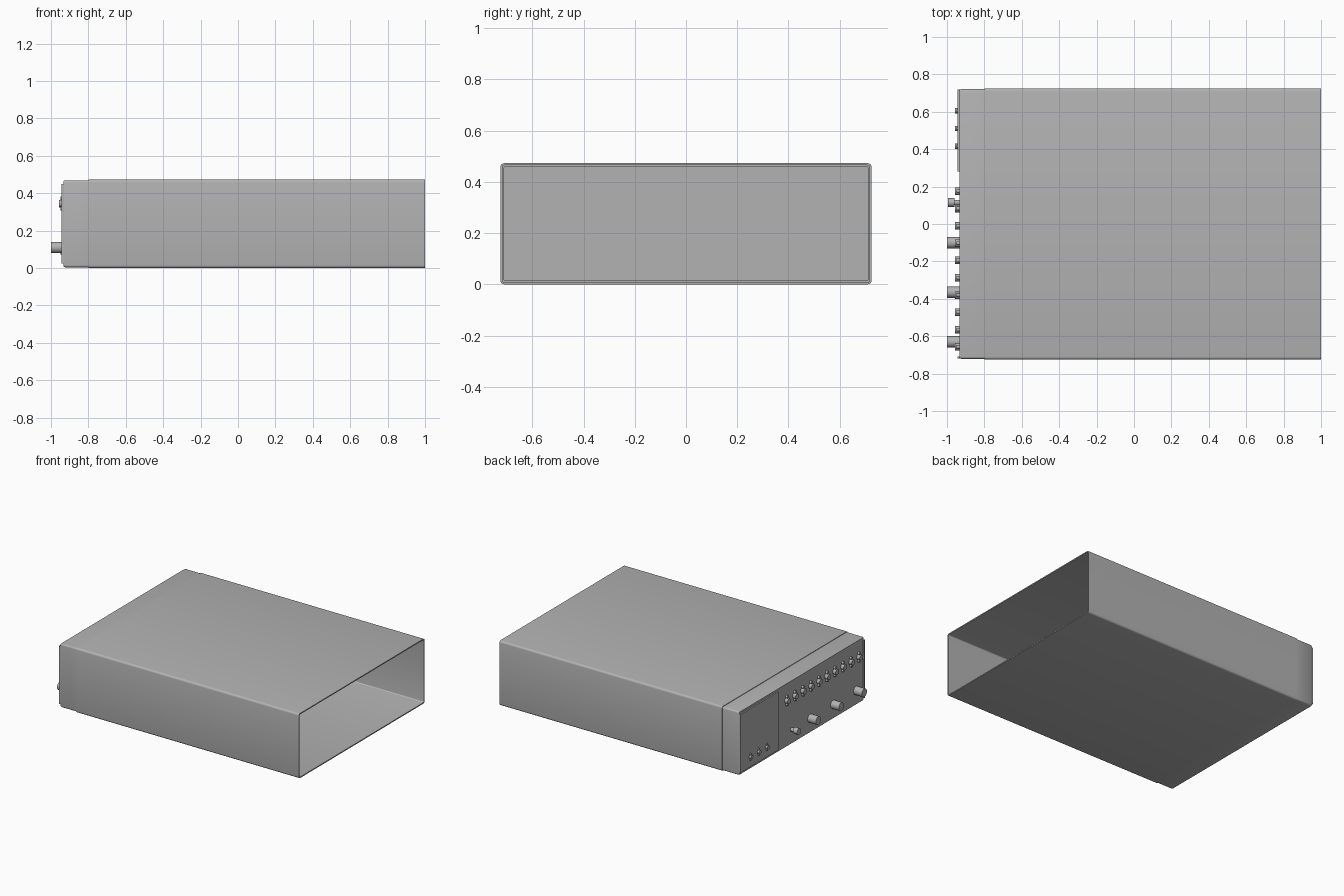
import bpy, bmesh, math
from mathutils import Matrix, Vector

cube = bpy.data.objects.get("Cube")
if cube:
    bpy.data.objects.remove(cube, do_unlink=True)

grey = bpy.data.materials.new("Plain grey")
grey.use_nodes = True
colour = (0.45, 0.45, 0.45, 1)
grey.diffuse_color = colour
grey.node_tree.nodes["Principled BSDF"].inputs["Base Color"].default_value = colour

HALF_W, HEIGHT = 0.725, 0.473
MID = HEIGHT / 2
FACE = -0.933  # control panel surface


def finish(name, bm, smooth=True):
    bmesh.ops.recalc_face_normals(bm, faces=bm.faces)
    mesh = bpy.data.meshes.new(name)
    bm.to_mesh(mesh)
    bm.free()
    mesh.materials.append(grey)
    obj = bpy.data.objects.new(name, mesh)
    bpy.context.collection.objects.link(obj)
    if smooth:
        bpy.ops.object.select_all(action="DESELECT")
        obj.select_set(True)
        bpy.context.view_layer.objects.active = obj
        bpy.ops.object.shade_smooth_by_angle(angle=math.radians(35))
    return obj


def rounded_loop(bm, x, inset, radius, steps=4):
    """Rounded rectangle across the cabinet at x, inset from its outline."""
    hw, hh = HALF_W - inset - radius, MID - inset - radius
    verts = []
    for q, (sy, sz) in enumerate(((1, 1), (-1, 1), (-1, -1), (1, -1))):
        for i in range(steps + 1):
            a = math.pi / 2 * (q + i / steps)
            verts.append(bm.verts.new((x, sy * hw + radius * math.cos(a),
                                       MID + sz * hh + radius * math.sin(a))))
    return verts


def loft(name, sections, closed):
    """Skin a chain of (x, inset, radius) sections; close it on itself if asked."""
    bm = bmesh.new()
    loops = [rounded_loop(bm, *s) for s in sections]
    pairs = list(zip(loops, loops[1:]))
    if closed:
        pairs.append((loops[-1], loops[0]))
    else:
        bm.faces.new(loops[0])
        bm.faces.new(loops[-1])
    for a, b in pairs:
        for i in range(len(a)):
            j = (i + 1) % len(a)
            bm.faces.new((a[i], a[j], b[j], b[i]))
    return finish(name, bm)


def plate(name, lo, hi):
    bm = bmesh.new()
    lo, hi = Vector(lo), Vector(hi)
    size = Matrix.Diagonal((*(hi - lo), 1))
    bmesh.ops.create_cube(bm, size=1, matrix=Matrix.Translation((lo + hi) / 2) @ size)
    return finish(name, bm, smooth=False)


def studs(name, y, z, parts):
    """Stack of round parts (z offset, radius, start x, end x) along -x."""
    bm = bmesh.new()
    for dz, r, x0, x1 in parts:
        place = Matrix.Translation(((x0 + x1) / 2, y, z + dz)) @ Matrix.Rotation(math.pi / 2, 4, "Y")
        bmesh.ops.create_cone(bm, cap_ends=True, segments=20, radius1=r, radius2=r,
                              depth=abs(x1 - x0), matrix=place)
    return finish(name, bm)


# Open-ended cabinet sleeve
loft("cabinet_sleeve", [(-0.8, 0, 0.015), (1, 0, 0.015),
                        (1, 0.008, 0.008), (-0.8, 0.008, 0.008)], True)

# Front bezel and the panel that closes it
loft("front_bezel", [(-0.79, 0.004, 0.012), (-0.925, 0.004, 0.012), (FACE, 0.008, 0.01),
                     (FACE, 0.014, 0.006), (-0.79, 0.014, 0.006)], True)
loft("control_panel", [(FACE, 0.014, 0.006), (FACE + 0.01, 0.014, 0.006)], False)

# Raised plate and edge strip on the panel
plate("power_plate", (-0.943, 0.28, 0.025), (FACE + 0.003, 0.718, 0.45))
plate("edge_strip", (-0.943, -0.718, 0.025), (FACE + 0.003, -0.708, 0.45))

# Row of ten sockets with a small pin above and below each
for n in range(10):
    studs(f"socket_{n + 1}", 0.175 - 0.0925 * n, 0.345,
          [(0, 0.02, FACE + 0.003, -0.957),
           (0.028, 0.01, FACE + 0.003, -0.948), (-0.028, 0.01, FACE + 0.003, -0.948)])

# Three small switches on the raised plate
for n in range(3):
    studs(f"small_switch_{n + 1}", 0.605 - 0.0945 * n, 0.1,
          [(0, 0.014, -0.94, -0.958), (0.02, 0.008, -0.94, -0.95), (-0.02, 0.008, -0.94, -0.95)])

# Large dials and one slimmer stepped dial
for n in range(3):
    studs(f"large_dial_{n + 1}", -0.1 - 0.265 * n, 0.11, [(0, 0.03, FACE + 0.003, -1)])
studs("slim_dial", 0.115, 0.11, [(0, 0.014, FACE + 0.003, -0.962), (0, 0.023, -0.96, -0.994)])
